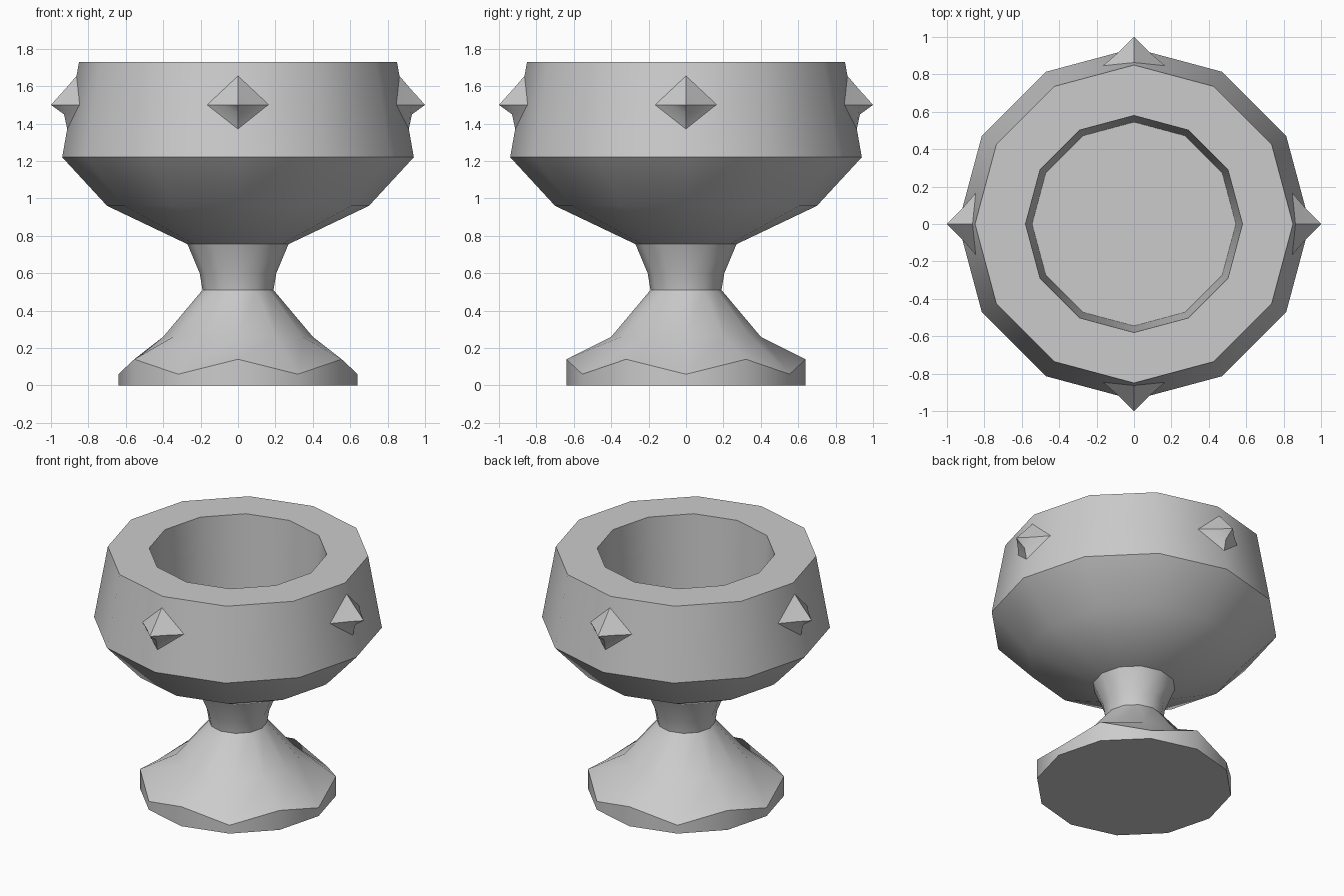
import bpy, bmesh, math
from mathutils import Vector

SIDES = 12

cube = bpy.data.objects.get("Cube")
if cube:
    bpy.data.objects.remove(cube, do_unlink=True)

stone = bpy.data.materials.new("light_grey_stone")
stone.use_nodes = True
GREY = (0.6, 0.6, 0.6, 1)
stone.diffuse_color = GREY
stone.node_tree.nodes["Principled BSDF"].inputs["Base Color"].default_value = GREY


def finish(name, bm, angle):
    bmesh.ops.recalc_face_normals(bm, faces=bm.faces[:])
    mesh = bpy.data.meshes.new(name)
    bm.to_mesh(mesh)
    bm.free()
    mesh.materials.append(stone)
    ob = bpy.data.objects.new(name, mesh)
    bpy.context.collection.objects.link(ob)
    bpy.ops.object.select_all(action='DESELECT')
    bpy.context.view_layer.objects.active = ob
    ob.select_set(True)
    bpy.ops.object.shade_smooth_by_angle(angle=math.radians(angle))
    return ob


def bridge(bm, rings):
    for a, b in zip(rings, rings[1:]):
        n = len(a)
        for i in range(n):
            j = (i + 1) % n
            bm.faces.new((a[i], a[j], b[j], b[i]))


def lathe(name, profile, angle=36):
    """Turn (radius, height) pairs; a third value is the height on odd corners."""
    bm = bmesh.new()
    rings = []
    for r, z, *odd in profile:
        ring = []
        for i in range(SIDES):
            t = math.tau * i / SIDES
            h = odd[0] if odd and i % 2 else z
            ring.append(bm.verts.new((r * math.cos(t), r * math.sin(t), h)))
        rings.append(ring)
    bridge(bm, rings)
    bm.faces.new(rings[0])
    bm.faces.new(rings[-1])
    return finish(name, bm, angle)


# Foot with a scalloped edge
lathe("foot", [(0.64, 0), (0.64, 0.06, 0.14), (0.40, 0.26), (0.19, 0.51)])

# Waisted neck
lathe("neck", [(0.19, 0.51), (0.205, 0.6), (0.27, 0.755)])

# Bowl: outside, flat rim, hollow and floor
lathe("bowl", [(0.27, 0.755), (0.70, 0.96), (0.94, 1.22), (0.85, 1.73),
               (0.58, 1.73), (0.545, 1.1)])


# Flared spikes on four sides: each ring holds top, side, bottom, side
def spike(name, turn):
    bm = bmesh.new()
    shape = [((0.863, 1.655), (0.17, 0.842), (0.913, 1.37)),
             ((0.925, 1.583), (0.075, 0.925), (0.93, 1.449))]
    rings = []
    for top, side, low in shape:
        pts = [(top[0], 0, top[1]), (side[1], side[0], 1.5),
               (low[0], 0, low[1]), (side[1], -side[0], 1.5)]
        rings.append([bm.verts.new(p) for p in pts])
    bridge(bm, rings)
    tip = bm.verts.new((1, 0, 1.5))
    last = rings[-1]
    for i in range(4):
        bm.faces.new((last[i], last[(i + 1) % 4], tip))
    ob = finish(name, bm, 40)
    ob.rotation_euler.z = turn


for i, side in enumerate(("left", "back", "right", "front")):
    spike(side + "_spike", i * math.pi / 2)
